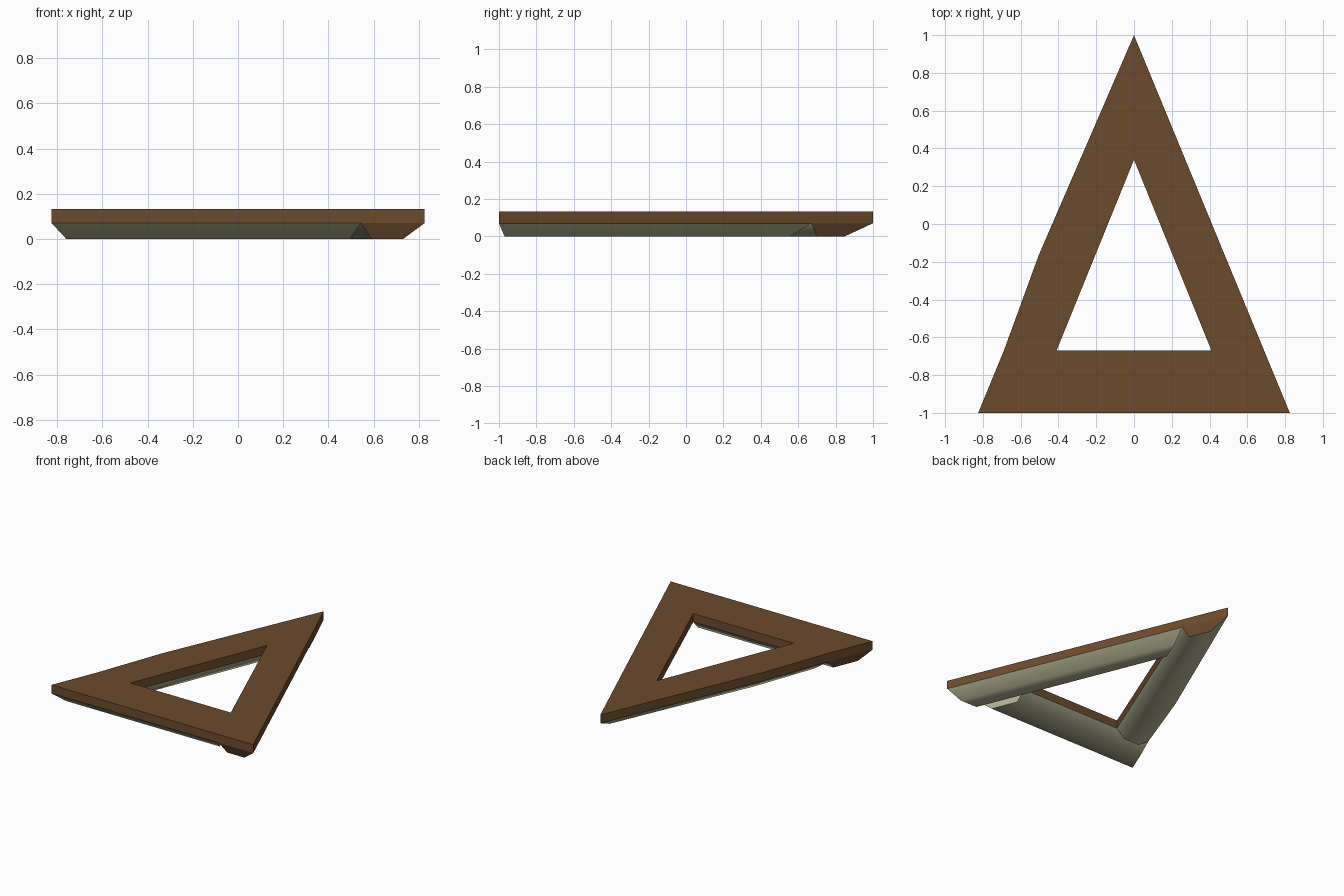
import bpy
import bmesh
from mathutils import Vector
from mathutils.geometry import intersect_line_line

if "Cube" in bpy.data.objects:
    bpy.data.objects.remove(bpy.data.objects["Cube"])


def make_material(name, color):
    mat = bpy.data.materials.new(name)
    mat.use_nodes = True
    mat.diffuse_color = (*color, 1)
    mat.node_tree.nodes["Principled BSDF"].inputs["Base Color"].default_value = (*color, 1)
    return mat


WOOD = make_material("brown wood", (0.15, 0.07, 0.026))
BARK = make_material("pale underside", (0.46, 0.45, 0.29))
TOP, MID = 0.132, 0.07

# Corners in order: front right, front left, back
outer = [Vector((-0.825, -1, 0)), Vector((0.825, -1, 0)), Vector((0, 1, 0))]
inner = [Vector((-0.41, -0.67, 0)), Vector((0.41, -0.67, 0)), Vector((0, 0.34, 0))]


def side(corners, i):
    return corners[i % 3], corners[(i + 1) % 3]


def shifted(line, amount):
    """Move a line to its left, which is towards the hole."""
    a, b = line
    d = (b - a).normalized()
    n = Vector((-d.y, d.x, 0)) * amount
    return a + n, b + n


def cross(p, q):
    return intersect_line_line(*p, *q)[0]


def bar_outline(i, inset_out, inset_in, cap, cut, bend):
    """Outline of one bar: it overlaps one corner and butts against the next bar."""
    out_line = shifted(side(outer, i), inset_out)
    in_line = shifted(side(inner, i), -inset_in)
    start = shifted(side(outer, i + 2), cap)
    end = shifted(side(inner, i + 1), cut)
    points = [cross(out_line, start), cross(out_line, end),
              cross(in_line, end), cross(in_line, start)]
    if bend:
        a, b = out_line
        d = (b - a).normalized()
        points.insert(1, a.lerp(b, 0.585) + Vector((d.y, -d.x, 0)) * 0.022)
    return points


def build_bar(name, i, inset_out, inset_in, bend=False):
    full = bar_outline(i, 0, 0, 0, 0, bend)
    low = bar_outline(i, inset_out, inset_in, 0.03, 0.015, bend)
    bm = bmesh.new()
    rings = [[bm.verts.new((p.x, p.y, z)) for p in pts]
             for pts, z in ((low, 0), (full, MID), (full, TOP))]
    count = len(full)
    bm.faces.new(rings[2])
    under = bm.faces.new(rings[0][::-1])
    under.material_index = 1
    under.smooth = True
    for level in (0, 1):
        for k in range(count):
            n = (k + 1) % count
            a, b = rings[level], rings[level + 1]
            face = bm.faces.new((a[k], a[n], b[n], b[k]))
            # Rounded underside is pale; the sawn start face stays brown
            if level == 0 and k != count - 1:
                face.material_index = 1
                face.smooth = k != count - 3
    bmesh.ops.recalc_face_normals(bm, faces=bm.faces)
    for edge in bm.edges:
        f, g = edge.link_faces
        edge.smooth = f.material_index == g.material_index
    mesh = bpy.data.meshes.new(name)
    bm.to_mesh(mesh)
    bm.free()
    mesh.materials.append(WOOD)
    mesh.materials.append(BARK)
    obj = bpy.data.objects.new(name, mesh)
    bpy.context.collection.objects.link(obj)


# Three interlocking bars of the triangular frame
build_bar("front_bar", 0, 0.08, 0.07)
build_bar("left_bar", 1, 0.075, 0.055)
build_bar("right_bar", 2, 0.085, 0.05, bend=True)
